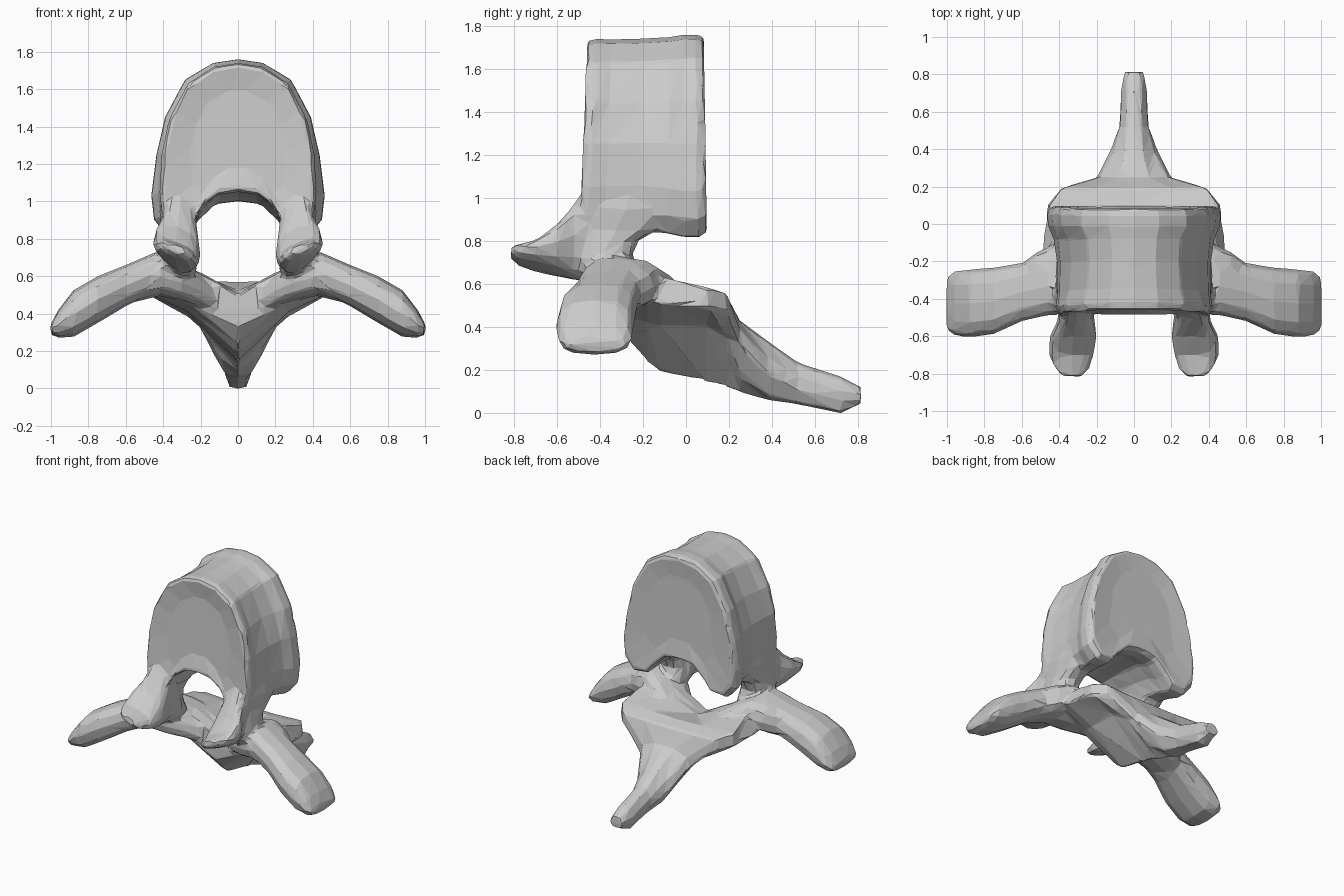
import bpy, bmesh, math

if "Cube" in bpy.data.objects:
    bpy.data.objects.remove(bpy.data.objects["Cube"])

bm = bmesh.new()


def loft(rings):
    """Closed skin through rings of equal point count, capped at both ends."""
    vs = [[bm.verts.new(p) for p in r] for r in rings]
    n = len(vs[0])
    faces = [bm.faces.new(vs[0][::-1]), bm.faces.new(vs[-1])]
    for a, b in zip(vs, vs[1:]):
        for i in range(n):
            j = (i + 1) % n
            faces.append(bm.faces.new((a[i], a[j], b[j], b[i])))
    bmesh.ops.recalc_face_normals(bm, faces=faces)


def whole(half):
    """Mirror a half outline (first and last points on the centre line)."""
    return half + [(-x, z) for x, z in half[-2:0:-1]]


def oval(cu, cv, ru, rv, n=12):
    """Slightly squared oval as (u, v) pairs."""
    pts = []
    for i in range(n):
        a = 2 * math.pi * i / n
        c, s = math.cos(a), math.sin(a)
        pts.append((cu + ru * math.copysign(abs(c) ** 0.8, c),
                    cv + rv * math.copysign(abs(s) ** 0.8, s)))
    return pts


# Body: kidney-shaped drum, pinched shoulders, raised rims, slightly dished ends
front = [(0, 1.05), (.11, 1.035), (.2, .97), (.25, .85), (.36, .83), (.41, .92),
         (.42, 1.05), (.41, 1.25), (.37, 1.44), (.27, 1.63), (.13, 1.72), (0, 1.74)]
back = [(0, 1.0), (.12, .985), (.21, .9), (.27, .825), (.38, .815), (.45, .9),
        (.465, 1.03), (.437, 1.25), (.392, 1.45), (.285, 1.65), (.135, 1.74), (0, 1.76)]
rings = []
# (y, front-to-back blend, scale, shoulder pinch)
for y, t, s, w in [(-.45, 0, .6, 0), (-.475, 0, .96, 0), (-.435, 0, 1.0, 0),
                   (-.36, .1, .98, .05), (-.2, .4, .965, .09), (-.08, .65, .975, .07),
                   (-.01, .95, 1.0, .01), (.05, 1, 1.0, 0), (.09, 1, .955, 0),
                   (.075, 1, .6, 0)]:
    half = []
    for a, b in zip(front, back):
        x, z = a[0] * (1 - t) + b[0] * t, a[1] * (1 - t) + b[1] * t
        pinch = 1 - w * (1 if z > 1.3 else .3)
        sz = (1 + s) / 2 if z > 1.38 and s > .9 else s
        half.append((x * s * pinch, 1.38 + (z - 1.38) * sz))
    tilt = .04 * (1 - t) - .015 * t
    rings.append([(x, y + tilt * (z - 1.4), z) for x, z in whole(half)])
loft(rings)

# Lamina running back into the spinous process
sections = [
    (-.26, [(0, .50), (.2, .61), (.4, .71), (.48, .56), (.24, .44), (0, .33)]),
    (-.18, [(0, .51), (.2, .62), (.42, .68), (.50, .53), (.26, .42), (0, .24)]),
    (-.12, [(0, .525), (.2, .61), (.43, .635), (.49, .51), (.27, .41), (0, .19)]),
    (.10, [(0, .57), (.2, .575), (.45, .585), (.465, .49), (.27, .41), (0, .145)]),
    (.19, [(0, .545), (.2, .545), (.39, .555), (.39, .48), (.23, .36), (0, .12)]),
    (.25, [(0, .43), (.08, .425), (.18, .39), (.2, .32), (.1, .17), (0, .095)]),
    (.38, [(0, .335), (.05, .325), (.11, .255), (.135, .19), (.07, .08), (0, .06)]),
    (.52, [(0, .235), (.04, .225), (.075, .17), (.08, .11), (.045, .05), (0, .04)]),
    (.72, [(0, .17), (.04, .16), (.07, .1), (.065, .06), (.045, .005), (0, -.002)]),
    (.815, [(0, .12), (.03, .115), (.05, .09), (.05, .06), (.03, .045), (0, .04)]),
]
loft([[(x, y, z) for x, z in whole(h)] for y, h in sections])

for side in (1, -1):
    # Pedicle joining body and arch (z, centre x, centre y, radii)
    loft([[(side * x, y, z) for x, y in oval(cx, cy, rx, ry)]
          for z, cx, cy, rx, ry in [
              (1.06, .31, -.25, .09, .2), (.95, .33, -.28, .09, .23),
              (.86, .325, -.31, .085, .19), (.8, .325, -.37, .09, .145),
              (.73, .325, -.38, .1, .13), (.65, .335, -.35, .115, .14),
              (.58, .36, -.3, .09, .14)]])
    # Web of the arch between lamina and transverse process
    loft([[(side * x, y, z) for y, z in oval(cy, cz, ry, rz)]
          for x, cy, cz, ry, rz in [
              (.05, -.08, .43, .13, .07), (.18, -.16, .51, .17, .09),
              (.3, -.24, .57, .2, .105), (.42, -.3, .61, .19, .115),
              (.52, -.32, .58, .17, .11), (.6, -.36, .55, .15, .1)]])
    # Forward articular process (y, centre x, centre z, radii), tilted outward
    loft([[(side * x, y, z + .35 * (x - cx)) for x, z in oval(cx, cz, rx, rz)]
          for y, cx, cz, rx, rz in [
              (-.35, .31, .75, .1, .16), (-.45, .31, .84, .09, .23),
              (-.52, .31, .795, .1, .175), (-.6, .325, .755, .125, .11),
              (-.7, .335, .73, .12, .055), (-.78, .33, .735, .09, .036),
              (-.815, .33, .745, .05, .022)]])
    # Transverse process (x, centre y, centre z, radii)
    loft([[(side * x, y, z) for y, z in oval(cy, cz, ry, rz)]
          for x, cy, cz, ry, rz in [
              (.38, -.32, .61, .14, .1), (.45, -.33, .615, .155, .11),
              (.6, -.365, .55, .155, .11), (.75, -.41, .475, .178, .125),
              (.88, -.425, .4, .182, .125), (.96, -.425, .345, .172, .075),
              (1.002, -.425, .315, .14, .028)]])

mesh = bpy.data.meshes.new("vertebra")
bm.to_mesh(mesh)
bm.free()
obj = bpy.data.objects.new("vertebra", mesh)
bpy.context.scene.collection.objects.link(obj)

# Fuse the parts into one skin, soften, reduce to facets, keep symmetric
fuse = obj.modifiers.new("fuse", 'REMESH')
fuse.mode = 'VOXEL'
fuse.voxel_size = 0.015
soften = obj.modifiers.new("soften", 'SMOOTH')
soften.factor = 0.5
soften.iterations = 3
facet = obj.modifiers.new("facet", 'DECIMATE')
facet.ratio = 0.03
mirror = obj.modifiers.new("mirror", 'MIRROR')
mirror.use_bisect_axis[0] = True
mirror.use_clip = True

deps = bpy.context.evaluated_depsgraph_get()
final = bpy.data.meshes.new_from_object(obj.evaluated_get(deps))
obj.modifiers.clear()
obj.data = final
for p in final.polygons:
    p.use_smooth = False
    p.material_index = 0

# Single bone-grey colour
grey = bpy.data.materials.new("light grey")
grey.diffuse_color = (0.6, 0.6, 0.6, 1)
grey.use_nodes = True
grey.node_tree.nodes["Principled BSDF"].inputs["Base Color"].default_value = grey.diffuse_color
final.materials.clear()
final.materials.append(grey)
